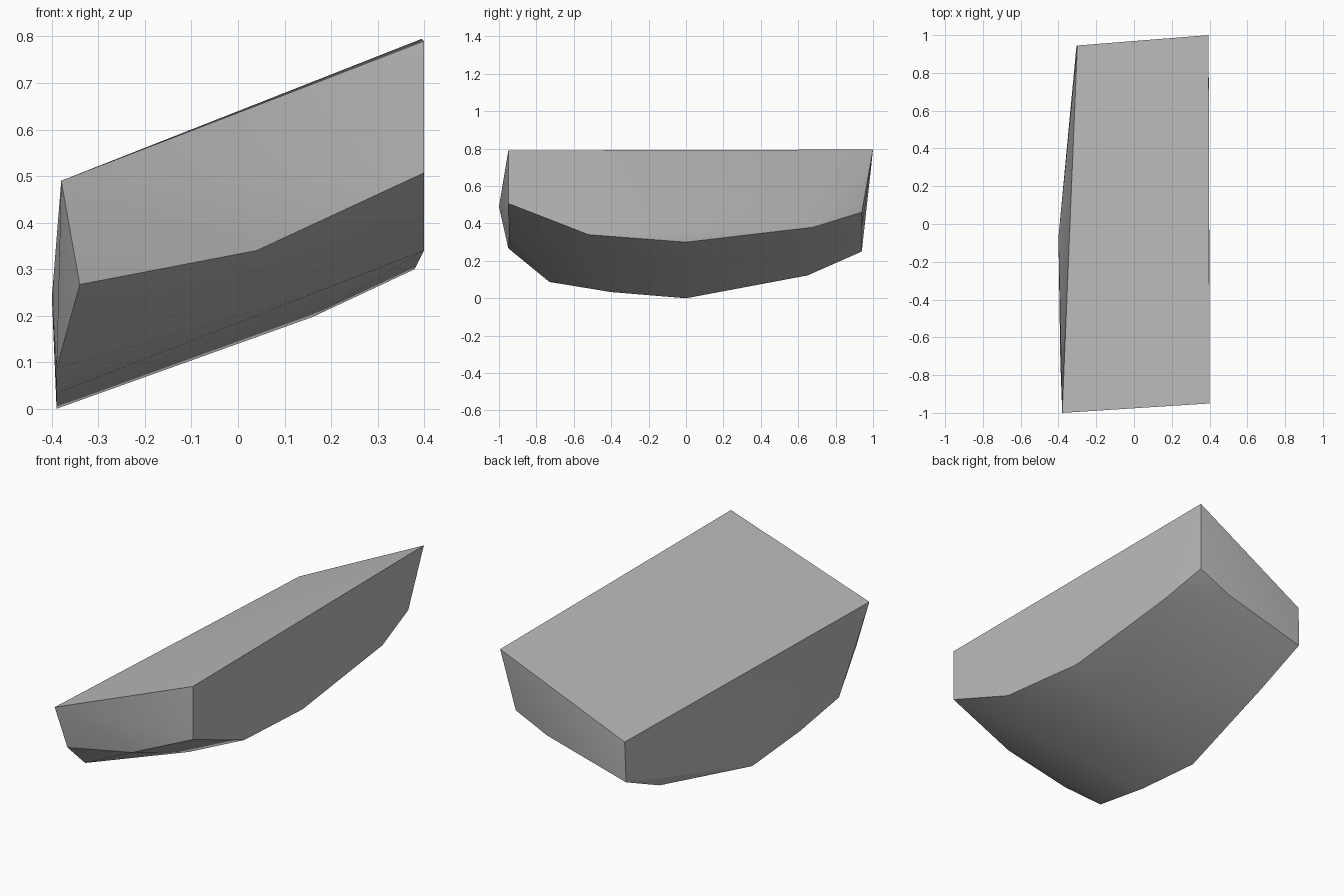
import bpy
import bmesh
import math

default_cube = bpy.data.objects.get("Cube")
if default_cube:
    bpy.data.objects.remove(default_cube, do_unlink=True)


def make_material(name, colour):
    """Plain material with matching viewport and render colour."""
    material = bpy.data.materials.new(name)
    material.use_nodes = True
    material.diffuse_color = colour
    shader = material.node_tree.nodes["Principled BSDF"]
    shader.inputs["Base Color"].default_value = colour
    return material


def make_hull(name, outlines, material):
    """Convex solid wrapped around the corner points of several outlines."""
    mesh = bpy.data.meshes.new(name)
    bm = bmesh.new()
    for outline in outlines:
        for corner in outline:
            bm.verts.new(corner)
    result = bmesh.ops.convex_hull(bm, input=bm.verts[:])
    spare = {item for key in ("geom_interior", "geom_unused") for item in result[key]
             if isinstance(item, bmesh.types.BMVert)}
    bmesh.ops.delete(bm, geom=list(spare), context='VERTS')
    bmesh.ops.recalc_face_normals(bm, faces=bm.faces[:])
    bm.to_mesh(mesh)
    bm.free()
    mesh.materials.append(material)
    solid = bpy.data.objects.new(name, mesh)
    bpy.context.collection.objects.link(solid)
    return solid


# Sloping top, ordered around its rim
top_corners = [(-.38, -1, .49), (.4, -.95, .79), (.395, 1, .795), (-.3, .945, .465)]

# Lower rim of the tall left side, front to back
left_rim = [(.4, -.95, .507), (.4, -.52, .34), (.38, 0, .3), (.375, .68, .38), (.345, .94, .46)]

# Lower rim of the shallow right side, front to back
right_rim = [(-.34, -.95, .267), (-.39, -.73, .087), (-.39, -.4, .033), (-.39, 0, 0),
             (-.3, .65, .122), (-.305, .94, .25)]

# Corners between the rims, and the bulge of the right side
belly = [(.04, -.945, .34), (.13, -.6, .235), (.16, 0, .197), (.16, .94, .375)]
side_bulge = [(-.4, -.07, .24)]

stone_grey = make_material("stone grey", (0.5, 0.5, 0.5, 1))
chunk = make_hull("stone_chunk", [top_corners, left_rim, right_rim, belly, side_bulge], stone_grey)

# Soft shading over the rounded underside, crisp rims
bpy.ops.object.select_all(action='DESELECT')
chunk.select_set(True)
bpy.context.view_layer.objects.active = chunk
bpy.ops.object.shade_smooth_by_angle(angle=math.radians(30))
